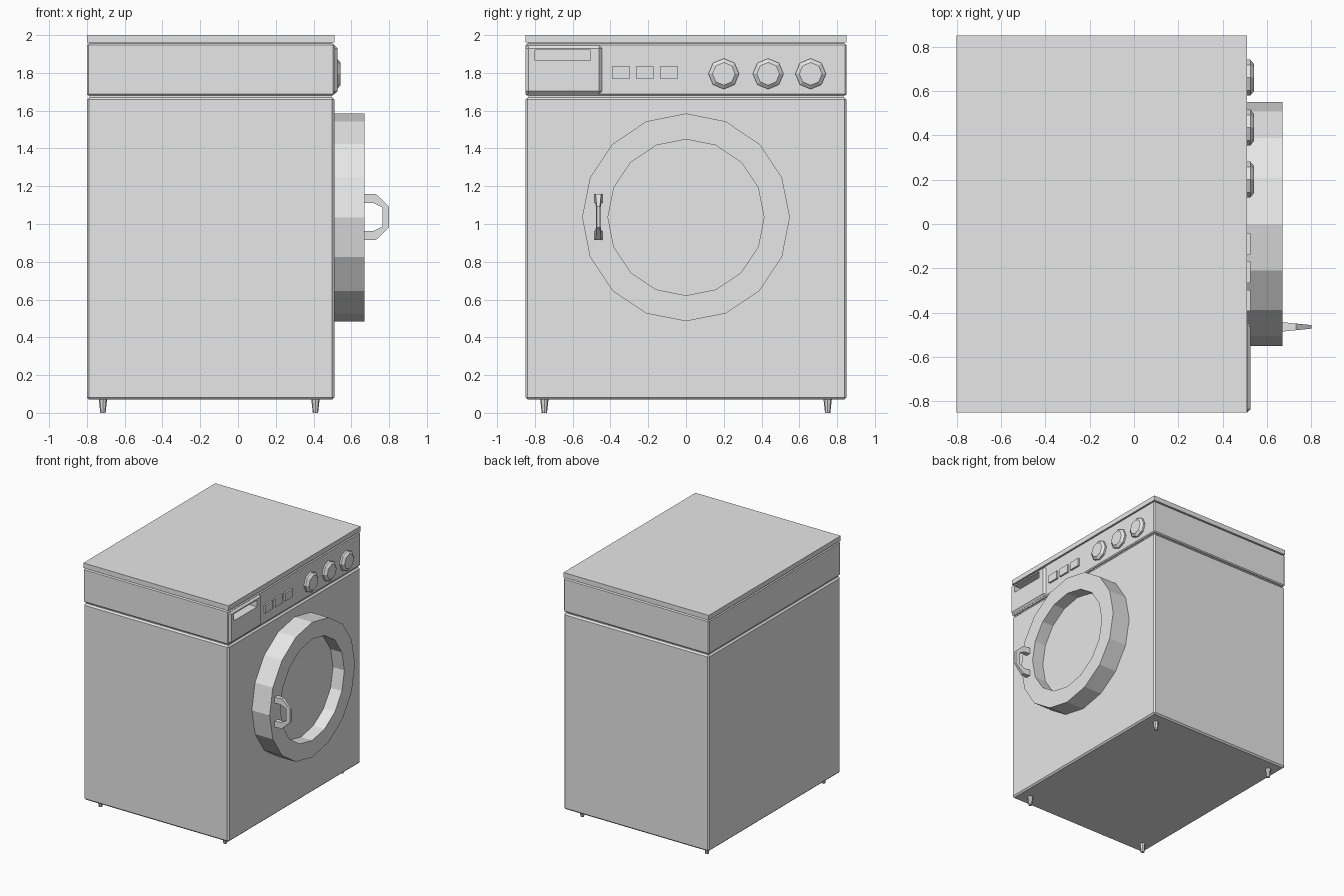
import bpy, bmesh, math
from mathutils import Matrix, Vector

if "Cube" in bpy.data.objects:
    bpy.data.objects.remove(bpy.data.objects["Cube"], do_unlink=True)

grey = bpy.data.materials.new("enamel grey")
grey.use_nodes = True
colour = (0.8, 0.8, 0.8, 1)
grey.diffuse_color = colour
grey.node_tree.nodes["Principled BSDF"].inputs["Base Color"].default_value = colour


def finish(name, bm):
    bmesh.ops.recalc_face_normals(bm, faces=bm.faces)
    mesh = bpy.data.meshes.new(name)
    bm.to_mesh(mesh)
    bm.free()
    mesh.materials.append(grey)
    obj = bpy.data.objects.new(name, mesh)
    bpy.context.collection.objects.link(obj)
    return obj


def box(name, x, y, z, bevel=0.0):
    """Box between the given (low, high) pairs, with chamfered edges."""
    bm = bmesh.new()
    bmesh.ops.create_cube(bm, size=1)
    for v in bm.verts:
        v.co = Vector([(a + b) / 2 + c * (b - a) for c, (a, b) in zip(v.co, (x, y, z))])
    if bevel:
        bmesh.ops.bevel(bm, geom=bm.edges[:], offset=bevel, segments=1, affect='EDGES')
    return finish(name, bm)


def turned(name, profile, sides, centre, axis):
    """Sweep (radius, height) points round an axis; radius 0 closes the end."""
    bm = bmesh.new()
    rings = []
    for r, h in profile:
        ring = []
        for i in range(sides if r else 1):
            a = 2 * math.pi * i / sides
            u, v = r * math.cos(a), r * math.sin(a)
            p = (h, u, v) if axis == 'X' else (u, v, h)
            ring.append(bm.verts.new(Vector(centre) + Vector(p)))
        rings.append(ring)
    for a, b in zip(rings, rings[1:]):
        for i in range(sides):
            j = (i + 1) % sides
            if len(a) == 1:
                bm.faces.new((a[0], b[i], b[j]))
            elif len(b) == 1:
                bm.faces.new((a[i], a[j], b[0]))
            else:
                bm.faces.new((a[i], a[j], b[j], b[i]))
    return finish(name, bm)


def cut(target, cutter):
    mod = target.modifiers.new("pocket", 'BOOLEAN')
    mod.operation = 'DIFFERENCE'
    mod.solver = 'EXACT'
    mod.object = cutter


# Cabinet shell
BACK, FRONT, SIDE = -0.80, 0.51, 0.85
width, depth = (BACK, FRONT), (-SIDE, SIDE)
inner_width, inner_depth = (BACK + 0.015, FRONT - 0.015), (-SIDE + 0.015, SIDE - 0.015)
box("cabinet", width, depth, (0.07, 1.67), 0.012)
box("lower_groove", inner_width, inner_depth, (1.64, 1.71))
band = box("control_band", width, depth, (1.68, 1.955), 0.008)
box("upper_groove", inner_width, inner_depth, (1.94, 1.97))
box("top_panel", width, depth, (1.96, 2.0))

# Detergent drawer with a finger pocket
drawer = box("detergent_drawer", (0.49, 0.526), (-SIDE, -0.445), (1.688, 1.945), 0.015)
pocket = box("pocket_cutter", (0.42, 0.6), (-0.80, -0.505), (1.865, 1.92))
pocket.hide_render = True
pocket.hide_viewport = True
pocket.display_type = 'WIRE'
cut(band, pocket)
cut(drawer, pocket)

# Push buttons
for i in range(3):
    y = -0.345 + i * 0.1275
    box(f"button_{i + 1}", (0.50, 0.525), (y - 0.048, y + 0.048), (1.77, 1.835))

# Dials
for i, y in enumerate((0.20, 0.435, 0.66)):
    turned(f"dial_{i + 1}", [(0, -0.01), (0.081, -0.01), (0.081, 0.015), (0.06, 0.032), (0, 0.032)],
           8, (FRONT, y, 1.795), 'X')

# Round door: mounting disc, front ring and recessed window
door = (0, 0, 1.035)
turned("door_base", [(0, 0.50), (0.55, 0.50), (0.55, 0.568), (0, 0.568)], 16, door, 'X')
turned("door_ring", [(0.413, 0.568), (0.55, 0.568), (0.55, 0.67), (0.413, 0.67), (0.413, 0.568)],
       16, door, 'X')

# Door handle: a tapered bracket, as outer and inner outlines in x and z
outer = [(0.66, 0.122), (0.73, 0.122), (0.80, 0.055)]
inner = [(0.66, 0.073), (0.72, 0.073), (0.765, 0.05)]


def mirrored(points):
    return points + [(x, -z) for x, z in reversed(points)]


bm = bmesh.new()
layers = []
for side in (-1, 1):
    layers.append([[bm.verts.new((x, -0.464 + side * (0.021 - 0.1 * (x - 0.67)), 1.037 + z))
                    for x, z in mirrored(line)] for line in (outer, inner)])
(lo, li), (ro, ri) = layers
loop = [lo, li, ri, ro]
for a, b in zip(loop, loop[1:] + loop[:1]):
    for i in range(len(a) - 1):
        bm.faces.new((a[i], a[i + 1], b[i + 1], b[i]))
for end in (0, -1):
    bm.faces.new([line[end] for line in loop])
finish("door_handle", bm)

# Tapered feet
for xname, x in (("back", -0.715), ("front", 0.41)):
    for yname, y in (("right", -0.75), ("left", 0.75)):
        turned(f"{xname}_{yname}_foot", [(0, 0), (0.014, 0), (0.023, 0.08), (0, 0.08)],
               8, (x, y, 0), 'Z')
